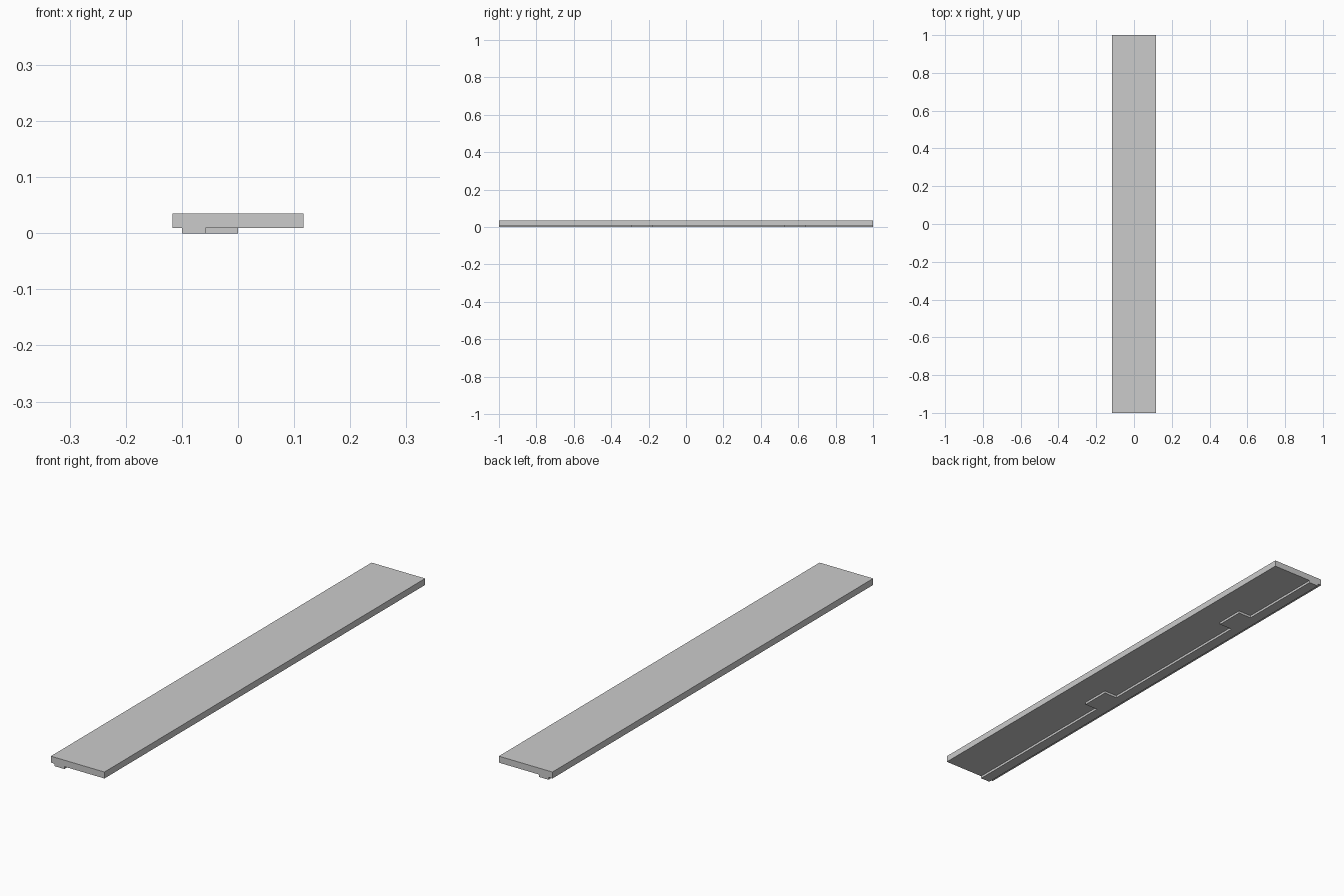
import bpy, bmesh

if "Cube" in bpy.data.objects:
    bpy.data.objects.remove(bpy.data.objects["Cube"])


def extrude_outline(name, outline, z0, z1):
    """Solid made by extruding a flat xy outline from z0 up to z1."""
    bm = bmesh.new()
    face = bm.faces.new([bm.verts.new((x, y, z0)) for x, y in outline])
    geom = bmesh.ops.extrude_face_region(bm, geom=[face])["geom"]
    top = [v for v in geom if isinstance(v, bmesh.types.BMVert)]
    bmesh.ops.translate(bm, verts=top, vec=(0, 0, z1 - z0))
    bmesh.ops.recalc_face_normals(bm, faces=bm.faces)
    mesh = bpy.data.meshes.new(name)
    bm.to_mesh(mesh)
    bm.free()
    obj = bpy.data.objects.new(name, mesh)
    bpy.context.collection.objects.link(obj)
    return obj


HALF_W, HALF_L = 0.117, 1.0
BASE_Z, TOP_Z = 0.0095, 0.035
STRIP_OUT, STRIP_IN, TAB_END = -0.1, -0.058, 0.0
TABS = [(-0.295, -0.177), (0.524, 0.64)]

# Main plank
extrude_outline("plank", [(-HALF_W, -HALF_L), (HALF_W, -HALF_L),
                          (HALF_W, HALF_L), (-HALF_W, HALF_L)], BASE_Z, TOP_Z)

# Thin mounting strip underneath with two projecting tabs
outline = [(STRIP_OUT, -HALF_L), (STRIP_IN, -HALF_L)]
for y0, y1 in TABS:
    outline += [(STRIP_IN, y0), (TAB_END, y0), (TAB_END, y1), (STRIP_IN, y1)]
outline += [(STRIP_IN, HALF_L), (STRIP_OUT, HALF_L)]
extrude_outline("mounting_strip", outline, 0.0, BASE_Z)
